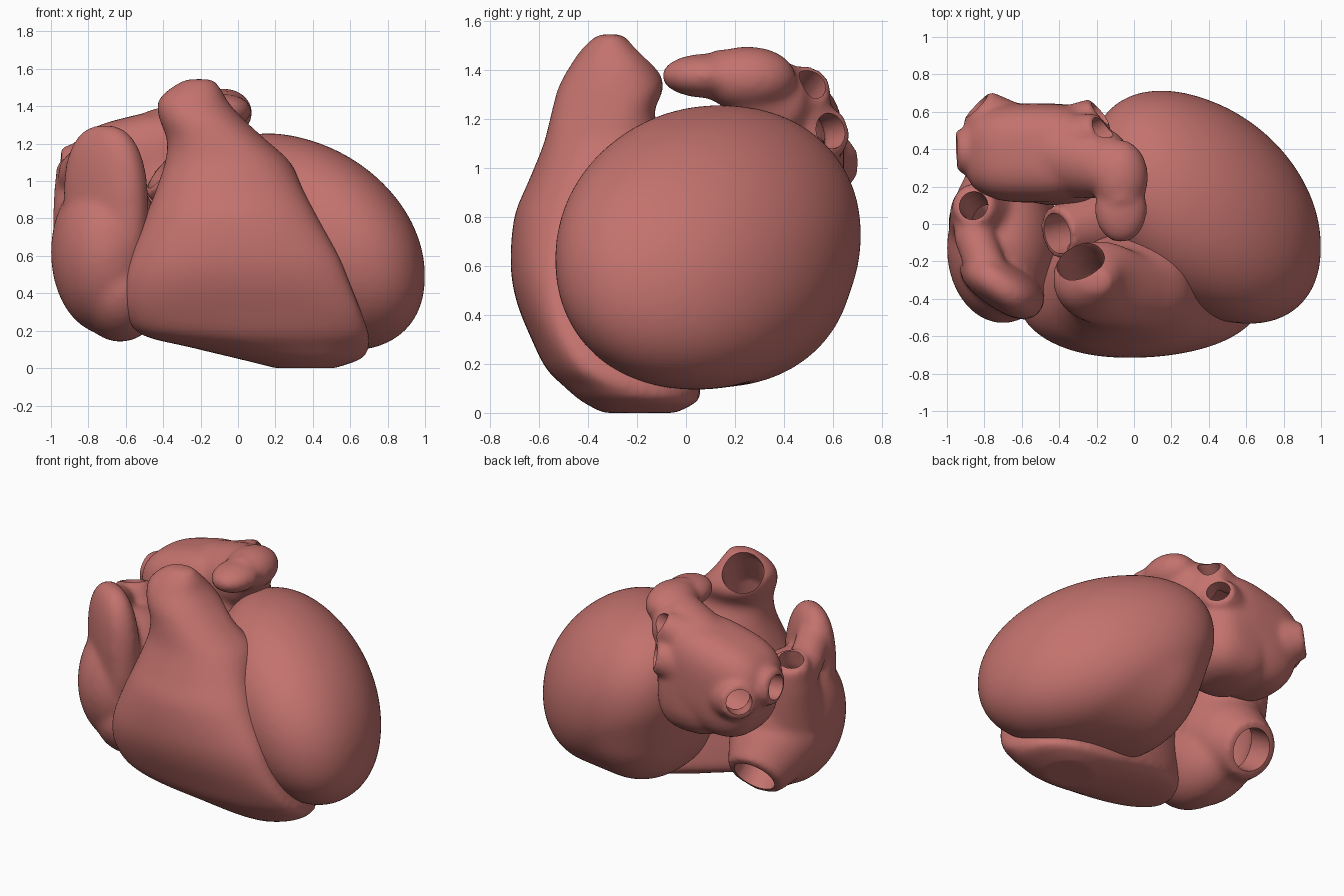
import bpy, bmesh, math
from mathutils import Matrix, Vector, Euler

if "Cube" in bpy.data.objects:
    bpy.data.objects.remove(bpy.data.objects["Cube"])

mat = bpy.data.materials.new("muscle")
mat.diffuse_color = (0.55, 0.17, 0.155, 1)
mat.use_nodes = True
mat.node_tree.nodes["Principled BSDF"].inputs["Base Color"].default_value = mat.diffuse_color


def blob(bm, loc, radii, rot=(0, 0, 0), n=2.0):
    """Ellipsoid; n above 2 makes it boxier."""
    vs = bmesh.ops.create_icosphere(bm, subdivisions=5, radius=1)["verts"]
    m = Matrix.LocRotScale(Vector(loc), Euler(rot), Vector(radii))
    for v in vs:
        v.co = m @ (v.co / sum(abs(c) ** n for c in v.co) ** (1 / n))


def skin(bm, rings):
    """Closed loft through rings of points."""
    loops = [[bm.verts.new(p) for p in r] for r in rings]
    k = len(loops[0])
    for a, b in zip(loops, loops[1:]):
        for i in range(k):
            bm.faces.new((a[i], a[(i + 1) % k], b[(i + 1) % k], b[i]))
    bm.faces.new(loops[0][::-1])
    bm.faces.new(loops[-1])


def tube(bm, *pts, k=32):
    """Round tube through (x, y, z, radius) points."""
    ps = [Vector(p[:3]) for p in pts]
    rings = []
    for i, p in enumerate(ps):
        d = ps[min(i + 1, len(ps) - 1)] - ps[max(i - 1, 0)]
        side = d.cross(Vector((0.3, 0.9, 0.1))).normalized()
        up = side.cross(d).normalized()
        rings.append([p + pts[i][3] * (side * math.cos(t) + up * math.sin(t))
                      for t in (2 * math.pi * j / k for j in range(k))])
    skin(bm, rings)


def refine(rows, steps=4):
    """Catmull-Rom interpolation between rows of numbers."""
    out = []
    for i in range(len(rows) - 1):
        quad = [rows[max(0, min(len(rows) - 1, i + o))] for o in (-1, 0, 1, 2)]
        for s in range(steps):
            t = s / steps
            out.append([b + .5 * t * (c - a + t * (2 * a - 5 * b + 4 * c - d + t * (3 * (b - c) + d - a)))
                        for a, b, c, d in zip(*quad)])
    return out + [rows[-1]]


def bake(ob):
    dg = bpy.context.evaluated_depsgraph_get()
    me = bpy.data.meshes.new_from_object(ob.evaluated_get(dg))
    ob.modifiers.clear()
    ob.data = me


def fuse(name, bm, smooth=6):
    """Melt overlapping pieces into one soft skin."""
    bmesh.ops.recalc_face_normals(bm, faces=bm.faces)
    me = bpy.data.meshes.new(name)
    bm.to_mesh(me)
    bm.free()
    ob = bpy.data.objects.new(name, me)
    bpy.context.collection.objects.link(ob)
    r = ob.modifiers.new("remesh", 'REMESH')
    r.mode = 'VOXEL'
    r.voxel_size = 0.017
    s = ob.modifiers.new("smooth", 'SMOOTH')
    s.factor, s.iterations = 0.5, smooth
    bake(ob)
    return ob


def carve(ob, bm):
    cut = fuse("cutter", bm, 3)
    cut.hide_render = True
    b = ob.modifiers.new("hollow", 'BOOLEAN')
    b.operation, b.object, b.solver = 'DIFFERENCE', cut, 'EXACT'
    bake(ob)
    bpy.data.objects.remove(cut)


def finish(ob):
    ob.data.materials.clear()
    ob.data.materials.append(mat)
    bpy.ops.object.select_all(action='DESELECT')
    ob.select_set(True)
    bpy.context.view_layer.objects.active = ob
    bpy.ops.object.shade_smooth_by_angle(angle=math.radians(50))


# Left ventricle: skewed egg stretched over a fuller base
bm = bmesh.new()
blob(bm, (0, 0, 0), (1, 1, 1), n=2.1)
bm.transform(Matrix(((.62, 0, 0, .38), (-.215, .58, 0, .09),
                     (-.185, -.02, .545, .675), (0, 0, 0, 1))))
blob(bm, (.17, .12, .64), (.39, .565, .535), n=2.15)
hull = bmesh.ops.convex_hull(bm, input=bm.verts)
inner = [v for v in hull["geom_interior"] if isinstance(v, bmesh.types.BMVert)]
bmesh.ops.delete(bm, geom=inner, context='VERTS')
cover = bmesh.new()
for v in bm.verts:
    cover.verts.new(v.co)
bmesh.ops.convex_hull(cover, input=cover.verts)
bm.free()
left_ventricle = fuse("left_ventricle", cover, 20)

# Right ventricle: z, left x, right x, front y, left-end y, right-end y, back y
slices = [(.0, .2, .52, -.34, -.2, -.2, -.04), (.05, .0, .66, -.43, -.2, -.2, .05),
          (.11, -.25, .7, -.5, -.25, -.27, .06), (.18, -.52, .7, -.57, -.34, -.38, .04),
          (.3, -.6, .66, -.63, -.4, -.47, .02), (.45, -.61, .6, -.69, -.42, -.51, .0),
          (.6, -.58, .54, -.715, -.4, -.51, .0), (.8, -.5, .43, -.7, -.37, -.47, .0),
          (.95, -.44, .35, -.64, -.35, -.41, -.02), (1.1, -.39, .28, -.58, -.33, -.31, -.08),
          (1.22, -.38, .15, -.55, -.32, -.3, -.13), (1.33, -.42, .03, -.52, -.3, -.29, -.09),
          (1.42, -.43, -.05, -.47, -.29, -.28, -.13), (1.49, -.37, -.09, -.42, -.3, -.3, -.2),
          (1.545, -.28, -.13, -.36, -.3, -.3, -.26)]
bm = bmesh.new()
rings = []
for z, x0, x1, yf, yl, yr, yb in refine(slices):
    ring = []
    for j in range(72):
        t = 2 * math.pi * j / 72
        c, s = math.cos(t), math.sin(t)
        c = math.copysign(abs(c) ** .9, c)
        s = math.copysign(abs(s) ** .9, s)
        ym = yl + (yr - yl) * (c + 1) / 2
        ring.append((x0 + (x1 - x0) * (c + 1) / 2, ym + s * ((yb - ym) if s > 0 else (ym - yf)), z))
    rings.append(ring)
skin(bm, rings)
right_ventricle = fuse("right_ventricle", bm, 14)
bm = bmesh.new()
tube(bm, (-.2, -.36, 1.0, .1), (-.24, -.31, 1.25, .12), (-.28, -.22, 1.42, .13), (-.34, -.04, 1.62, .15))
carve(right_ventricle, bm)

# Aortic root: open collar rising from the left ventricle
bm = bmesh.new()
tube(bm, (.0, .05, .75, .22), (-.22, .0, .9, .19), (-.41, -.05, 1.05, .14))
aortic_root = fuse("aortic_root", bm, 3)
bm = bmesh.new()
tube(bm, (-.1, .02, .82, .1), (-.36, -.04, 1.01, .11), (-.5, -.07, 1.12, .115))
carve(aortic_root, bm)

# Left atrium: boxy chamber, ear-shaped appendage, four vein openings
veins = [((-.6, .4, 1.06), (-.95, .39, 1.07), .11), ((-.6, .4, .99), (-.84, .63, 1.03), .11),
         ((-.4, .4, 1.2), (-.18, .51, 1.34), .09), ((-.4, .42, 1.1), (-.18, .59, 1.15), .1)]
bm = bmesh.new()
tilt = (0, -.24, 0)
blob(bm, (-.52, .38, 1.03), (.375, .265, .32), tilt, 3.0)
blob(bm, (-.4, .37, .94), (.26, .27, .29), n=2.8)
tube(bm, (-.38, .38, 1.16, .24), (-.17, .31, 1.28, .19), (-.08, .22, 1.36, .13), (-.06, .1, 1.385, .1))
blob(bm, (-.075, .25, 1.365), (.15, .2, .13))
blob(bm, (-.07, .08, 1.375), (.14, .18, .09))
for a, b, r in veins:
    tube(bm, (*a, r * 2.1), (*b, r))
left_atrium = fuse("left_atrium", bm, 12)
bm = bmesh.new()
blob(bm, (-.52, .38, 1.03), (.31, .2, .26), tilt, 3.0)
for a, b, r in veins:
    a, b = Vector(a), Vector(b)
    tube(bm, (*a, r * .75), (*(b + (b - a).normalized() * .1), r * .75))
carve(left_atrium, bm)

# Right atrium: rounded sac, upright ear flap, upper and lower vein openings
bm = bmesh.new()
blob(bm, (-.7, -.13, .62), (.3, .4, .44))
blob(bm, (-.63, -.15, .43), (.24, .35, .29))
blob(bm, (-.705, -.32, .86), (.25, .13, .44), (.04, 0, -.6), 2.5)
tube(bm, (-.85, .08, .95, .13), (-.85, -.08, 1.05, .11), (-.78, -.26, 1.12, .11))
tube(bm, (-.76, .0, .75, .24), (-.83, .07, .98, .16), (-.86, .11, 1.12, .11))
tube(bm, (-.7, .0, .55, .3), (-.7, .15, .45, .25), (-.71, .28, .36, .18))
right_atrium = fuse("right_atrium", bm, 18)
bm = bmesh.new()
blob(bm, (-.7, -.1, .62), (.22, .3, .34))
tube(bm, (-.78, .0, .8, .08), (-.84, .08, 1.02, .075), (-.89, .13, 1.3, .085))
tube(bm, (-.7, .0, .55, .13), (-.7, .18, .43, .135), (-.72, .42, .26, .14))
carve(right_atrium, bm)

for part in (left_ventricle, right_ventricle, aortic_root, left_atrium, right_atrium):
    finish(part)
